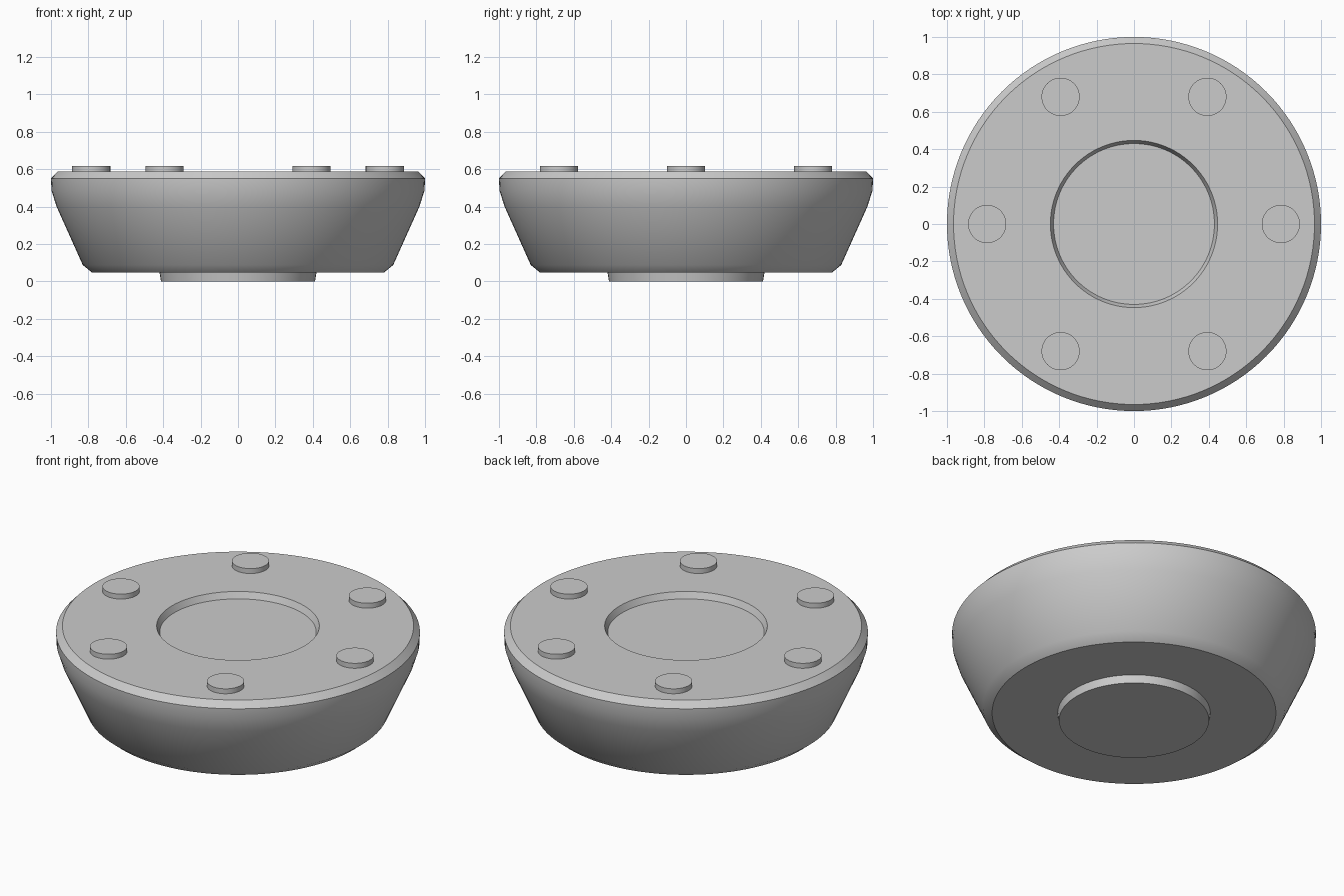
import bpy, bmesh, math

cube = bpy.data.objects.get("Cube")
if cube:
    bpy.data.objects.remove(cube, do_unlink=True)

GREY = (0.6, 0.6, 0.6, 1.0)
mat = bpy.data.materials.new("light grey")
mat.use_nodes = True
mat.diffuse_color = GREY
mat.node_tree.nodes["Principled BSDF"].inputs["Base Color"].default_value = GREY


def lathe(name, profile, sides, location=(0, 0, 0)):
    """Turn an (r, z) outline, listed bottom to top, into a capped solid."""
    bm = bmesh.new()
    rings = []
    for r, z in profile:
        rings.append([bm.verts.new((r * math.cos(i * math.tau / sides),
                                    r * math.sin(i * math.tau / sides), z))
                      for i in range(sides)])
    for low, high in zip(rings, rings[1:]):
        for i in range(sides):
            j = (i + 1) % sides
            bm.faces.new((low[i], low[j], high[j], high[i]))
    bm.faces.new(rings[0][::-1])
    bm.faces.new(rings[-1])
    mesh = bpy.data.meshes.new(name)
    bm.to_mesh(mesh)
    bm.free()
    mesh.materials.append(mat)
    obj = bpy.data.objects.new(name, mesh)
    obj.location = location
    bpy.context.collection.objects.link(obj)
    bpy.ops.object.select_all(action="DESELECT")
    obj.select_set(True)
    bpy.context.view_layer.objects.active = obj
    bpy.ops.object.shade_smooth_by_angle(angle=math.radians(30))
    return obj


DECK = 0.587

# Bowl-shaped body with chamfered rim and a shallow round recess in the deck
lathe("body", [(0.78, 0.047), (0.83, 0.088), (0.97, 0.4), (0.997, 0.485),
               (1.0, 0.55), (0.965, DECK), (0.447, DECK), (0.43, 0.55)], 128)

# Slightly tapered foot
lathe("foot", [(0.412, 0), (0.42, 0.05)], 96)

# Ring of six studs on the deck
for k in range(6):
    a = k * math.tau / 6
    lathe(f"stud_{k + 1}", [(0.102, -0.01), (0.102, 0.03)], 48,
          (0.785 * math.cos(a), 0.785 * math.sin(a), DECK))
